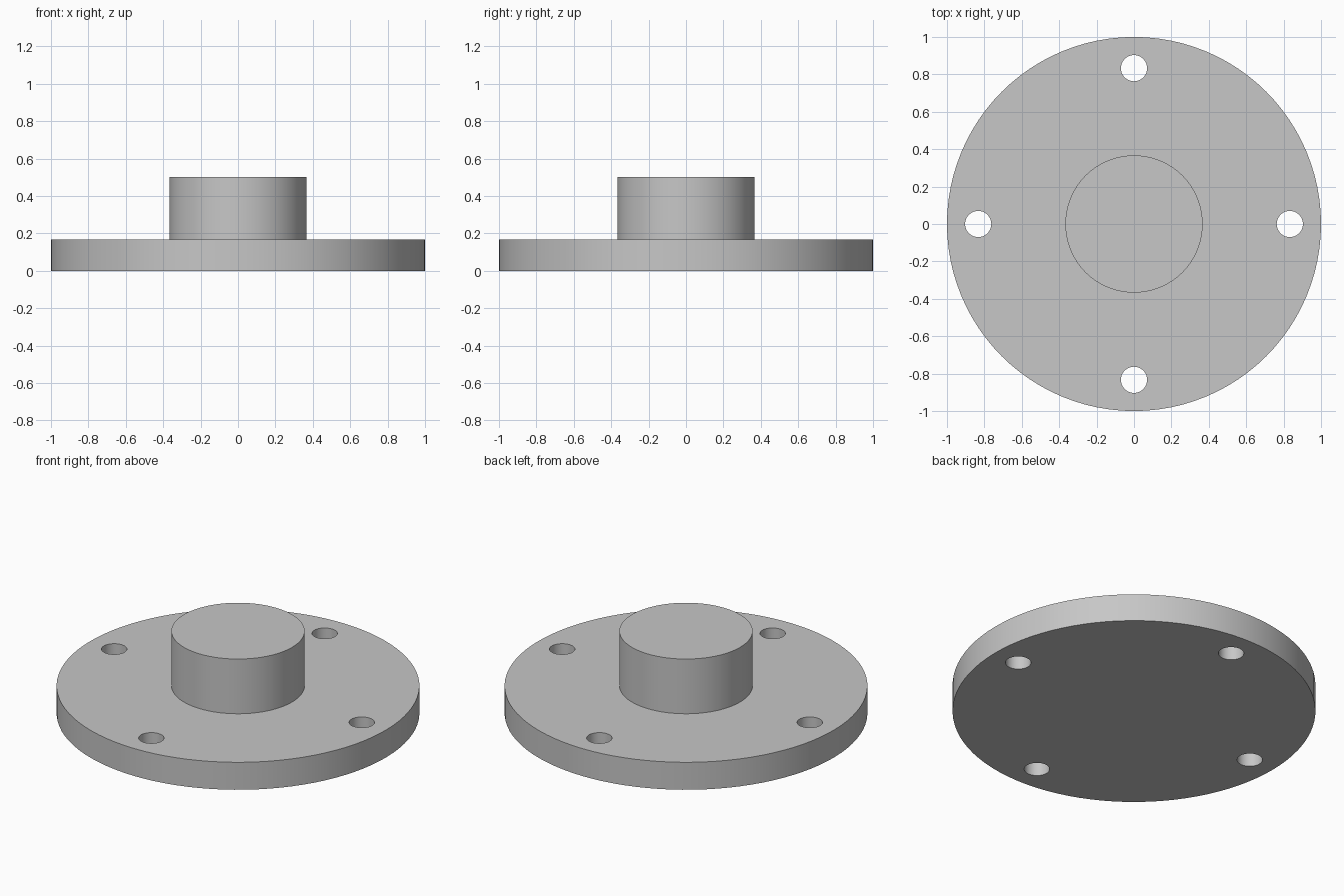
import bpy
import bmesh
from math import cos, sin, tau, radians

cube = bpy.data.objects.get("Cube")
if cube:
    bpy.data.objects.remove(cube, do_unlink=True)

FLANGE_R, FLANGE_H = 1.0, 0.167
HUB_R, TOP_Z = 0.367, 0.5
HOLE_R, BOLT_CIRCLE_R, HOLES = 0.07, 0.833, 4

steel = bpy.data.materials.new("plain_grey")
steel.use_nodes = True
grey = (0.57, 0.57, 0.57, 1.0)
steel.diffuse_color = grey
steel.node_tree.nodes["Principled BSDF"].inputs["Base Color"].default_value = grey


def turned_solid(name, profile, segments, center=(0, 0)):
    """Closed solid of revolution from (radius, height) points, bottom to top."""
    bm = bmesh.new()
    rings = [[bm.verts.new((center[0] + r * cos(tau * i / segments),
                            center[1] + r * sin(tau * i / segments), z))
              for i in range(segments)] for r, z in profile]
    for low, high in zip(rings, rings[1:]):
        for i in range(segments):
            j = (i + 1) % segments
            bm.faces.new((low[i], low[j], high[j], high[i]))
    bm.faces.new(rings[0][::-1])
    bm.faces.new(rings[-1])
    mesh = bpy.data.meshes.new(name)
    bm.to_mesh(mesh)
    bm.free()
    mesh.materials.append(steel)
    obj = bpy.data.objects.new(name, mesh)
    bpy.context.collection.objects.link(obj)
    return obj


# Round flange with its raised central hub, turned as one solid
flange = turned_solid("flange_with_hub", [
    (FLANGE_R, 0), (FLANGE_R, FLANGE_H), (HUB_R, FLANGE_H), (HUB_R, TOP_Z)], 96)

# Bolt holes drilled through the flange
bpy.context.view_layer.objects.active = flange
for k in range(HOLES):
    a = tau * k / HOLES
    drill = turned_solid("bolt_hole_cutter", [(HOLE_R, -0.1), (HOLE_R, FLANGE_H + 0.1)], 48,
                         (BOLT_CIRCLE_R * cos(a), BOLT_CIRCLE_R * sin(a)))
    drill.hide_render = True
    cut = flange.modifiers.new("bolt_hole", 'BOOLEAN')
    cut.operation = 'DIFFERENCE'
    cut.solver = 'EXACT'
    cut.object = drill
    bpy.ops.object.modifier_apply(modifier=cut.name)
    bpy.data.objects.remove(drill, do_unlink=True)

# Smooth round walls, crisp rims
bpy.ops.object.select_all(action='DESELECT')
flange.select_set(True)
bpy.ops.object.shade_smooth_by_angle(angle=radians(30))
